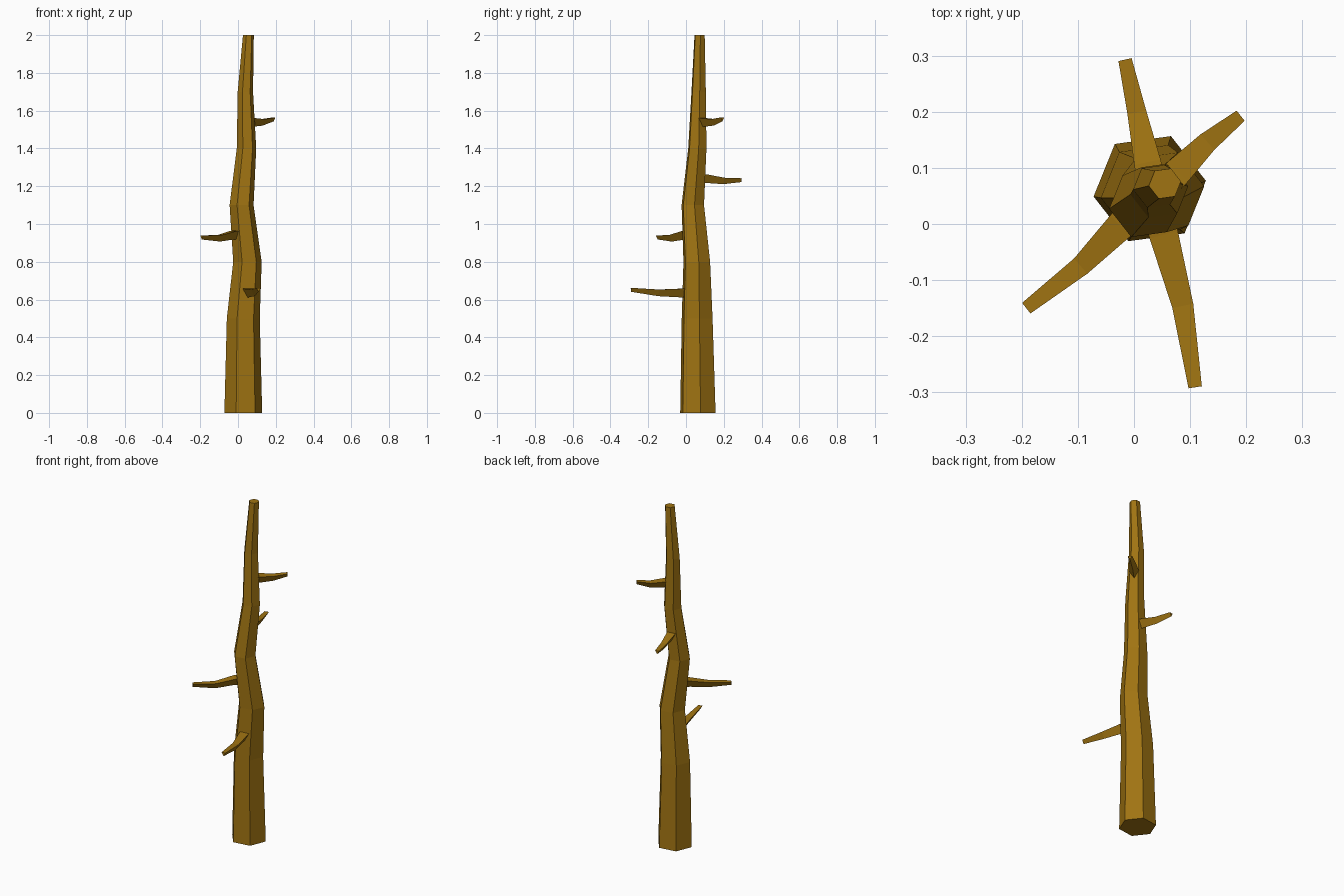
import bpy, bmesh, math
from mathutils import Vector

cube = bpy.data.objects.get("Cube")
if cube:
    bpy.data.objects.remove(cube, do_unlink=True)

# Single bark colour
bark = bpy.data.materials.new("bark brown")
bark.use_nodes = True
COLOUR = (0.352, 0.174, 0.006, 1.0)
bark.diffuse_color = COLOUR
bsdf = next(n for n in bark.node_tree.nodes if n.type == 'BSDF_PRINCIPLED')
bsdf.inputs["Base Color"].default_value = COLOUR
bsdf.inputs["Roughness"].default_value = 0.9


def loft(name, rings):
    """Skin a list of equal-length rings into a closed, flat-shaded mesh."""
    bm = bmesh.new()
    loops = [[bm.verts.new(p) for p in ring] for ring in rings]
    n = len(loops[0])
    for a, b in zip(loops, loops[1:]):
        for i in range(n):
            j = (i + 1) % n
            bm.faces.new((a[i], a[j], b[j], b[i]))
    bm.faces.new(loops[0][::-1])
    bm.faces.new(loops[-1])
    bmesh.ops.recalc_face_normals(bm, faces=bm.faces)
    mesh = bpy.data.meshes.new(name)
    bm.to_mesh(mesh)
    bm.free()
    mesh.materials.append(bark)
    obj = bpy.data.objects.new(name, mesh)
    bpy.context.collection.objects.link(obj)
    return obj


# Crooked six-sided trunk: centre x, centre y, height, radius
TRUNK = [
    (0.028, 0.063, 0.0, 0.101),
    (0.028, 0.059, 0.5, 0.088),
    (0.050, 0.057, 0.8, 0.076),
    (0.019, 0.036, 1.1, 0.064),
    (0.045, 0.060, 1.4, 0.052),
    (0.039, 0.067, 1.7, 0.041),
    (0.055, 0.072, 2.0, 0.029),
]
hexagon = [math.radians(8 + 60 * k) for k in range(6)]
loft("trunk", [[(x + r * math.cos(a), y + r * math.sin(a), z) for a in hexagon]
               for x, y, z, r in TRUNK])


def branch(name, stations):
    """Three-sided tapering branch, flat on top with a ridge underneath.
    Each station: x, y, top height, bottom height, width."""
    pts = [Vector(s[:2]) for s in stations]
    # Sink the root into the trunk
    inward = (pts[0] - pts[1]).normalized() * 0.045
    x, y, top, low, w = stations[0]
    stations = [(x + inward.x, y + inward.y, top + 0.004, low - 0.002, w + 0.004)] + stations
    pts = [Vector(s[:2]) for s in stations]
    rings = []
    for i, (x, y, top, low, w) in enumerate(stations):
        d = (pts[min(i + 1, len(pts) - 1)] - pts[max(i - 1, 0)]).normalized()
        side = Vector((-d.y, d.x)) * w / 2
        rings.append([(x + side.x, y + side.y, top),
                      (x - side.x, y - side.y, top),
                      (x, y, low)])
    loft(name, rings)


branch("front_branch", [(0.053, -0.019, 0.658, 0.611, 0.052),
                        (0.087, -0.146, 0.653, 0.618, 0.038),
                        (0.109, -0.291, 0.662, 0.641, 0.024)])
branch("front_right_branch", [(-0.024, -0.003, 0.963, 0.918, 0.052),
                              (-0.095, -0.075, 0.942, 0.907, 0.036),
                              (-0.192, -0.150, 0.939, 0.918, 0.024)])
branch("back_branch", [(0.024, 0.110, 1.262, 1.217, 0.048),
                       (0.005, 0.199, 1.245, 1.211, 0.034),
                       (-0.016, 0.293, 1.242, 1.222, 0.024)])
branch("back_left_branch", [(0.079, 0.094, 1.560, 1.515, 0.050),
                            (0.131, 0.146, 1.555, 1.521, 0.037),
                            (0.190, 0.193, 1.564, 1.544, 0.023)])
